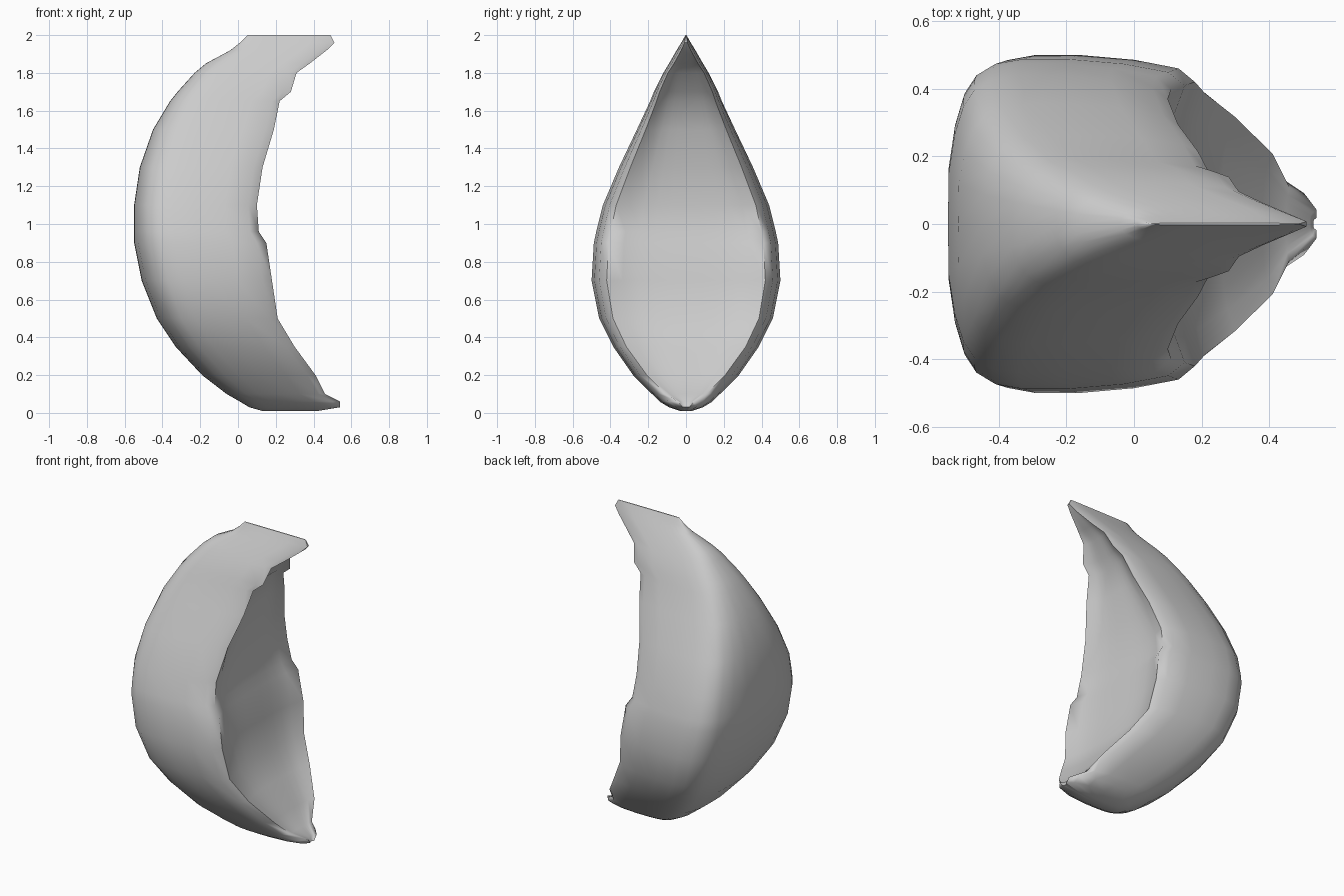
import bpy
import bmesh
import math

default_cube = bpy.data.objects.get("Cube")
if default_cube:
    bpy.data.objects.remove(default_cube, do_unlink=True)


def make_material(name, colour):
    """One flat colour for the viewport and for renders."""
    material = bpy.data.materials.new(name)
    material.use_nodes = True
    material.diffuse_color = colour
    shader = material.node_tree.nodes["Principled BSDF"]
    shader.inputs["Base Color"].default_value = colour
    return material


# Slices of the curved wedge:
# height, outer edge x, rim x, inner face x, half width, rim share of width
slices = [
    (.01, .13, .42, .42, .03, .2), (.03, .06, .54, .53, .09, .2),
    (.06, .01, .54, .52, .14, .3), (.1, -.06, .46, .45, .18, .6),
    (.2, -.19, .41, .38, .28, .74), (.35, -.33, .3, .26, .385, .82),
    (.5, -.43, .21, .17, .46, .84), (.7, -.51, .18, .13, .5, .84),
    (.9, -.55, .15, .1, .488, .84), (.96, -.55, .11, .08, .475, .84),
    (1.1, -.55, .1, .07, .44, .84), (1.3, -.52, .13, .085, .355, .83),
    (1.5, -.45, .19, .135, .26, .82), (1.65, -.36, .22, .18, .19, .82),
    (1.7, -.32, .28, .23, .17, .82), (1.8, -.23, .31, .29, .12, .8),
    (1.85, -.17, .38, .37, .09, .7), (1.92, -.04, .47, .47, .05, .5),
    (1.96, .01, .51, .51, .025, .3), (2, .05, .49, .49, .003, .3),
]

# Back half of the cross-section, centre to flank: depth, width
back_section = [
    (0, 0), (.003, .34), (.03, .6), (.07, .79), (.12, .9),
    (.2, .97), (.32, 1), (.5, 1),
]
inner_steps = 10


def section_points(height, outer, rim, inner, half_width, rim_share):
    """Closed loop: rounded back, flat flanks and a recessed inner face."""
    flank = [(.74, .87 + .12 * rim_share), (.93, .5 + .5 * rim_share),
             (1, rim_share)]
    half = [(outer + (rim - outer) * u, half_width * v)
            for u, v in back_section + flank]
    edge_y = half[-1][1]
    points = [(x, y, height) for x, y in half]
    for step in range(1, inner_steps):
        side = 1 - 2 * step / inner_steps
        x = inner + (rim - inner) * side ** 4
        points.append((x, edge_y * side, height))
    points += [(x, -y, height) for x, y in reversed(half[1:])]
    return points


def loft(name, rows, material):
    """Skin neighbouring loops and cap both tips."""
    mesh = bpy.data.meshes.new(name)
    bm = bmesh.new()
    loops = [[bm.verts.new(p) for p in section_points(*row)] for row in rows]
    for low, high in zip(loops, loops[1:]):
        count = len(low)
        for i in range(count):
            j = (i + 1) % count
            bm.faces.new((low[i], low[j], high[j], high[i]))
    bm.faces.new(loops[0])
    bm.faces.new(loops[-1])
    bmesh.ops.recalc_face_normals(bm, faces=bm.faces)
    bm.to_mesh(mesh)
    bm.free()
    mesh.materials.append(material)
    part = bpy.data.objects.new(name, mesh)
    bpy.context.collection.objects.link(part)
    return part


# The crescent wedge, smooth except along its sharpest edges
grey = make_material("plain grey", (0.6, 0.6, 0.6, 1))
wedge = loft("curved_wedge", slices, grey)
bpy.ops.object.select_all(action="DESELECT")
wedge.select_set(True)
bpy.context.view_layer.objects.active = wedge
bpy.ops.object.shade_smooth_by_angle(angle=math.radians(60))
